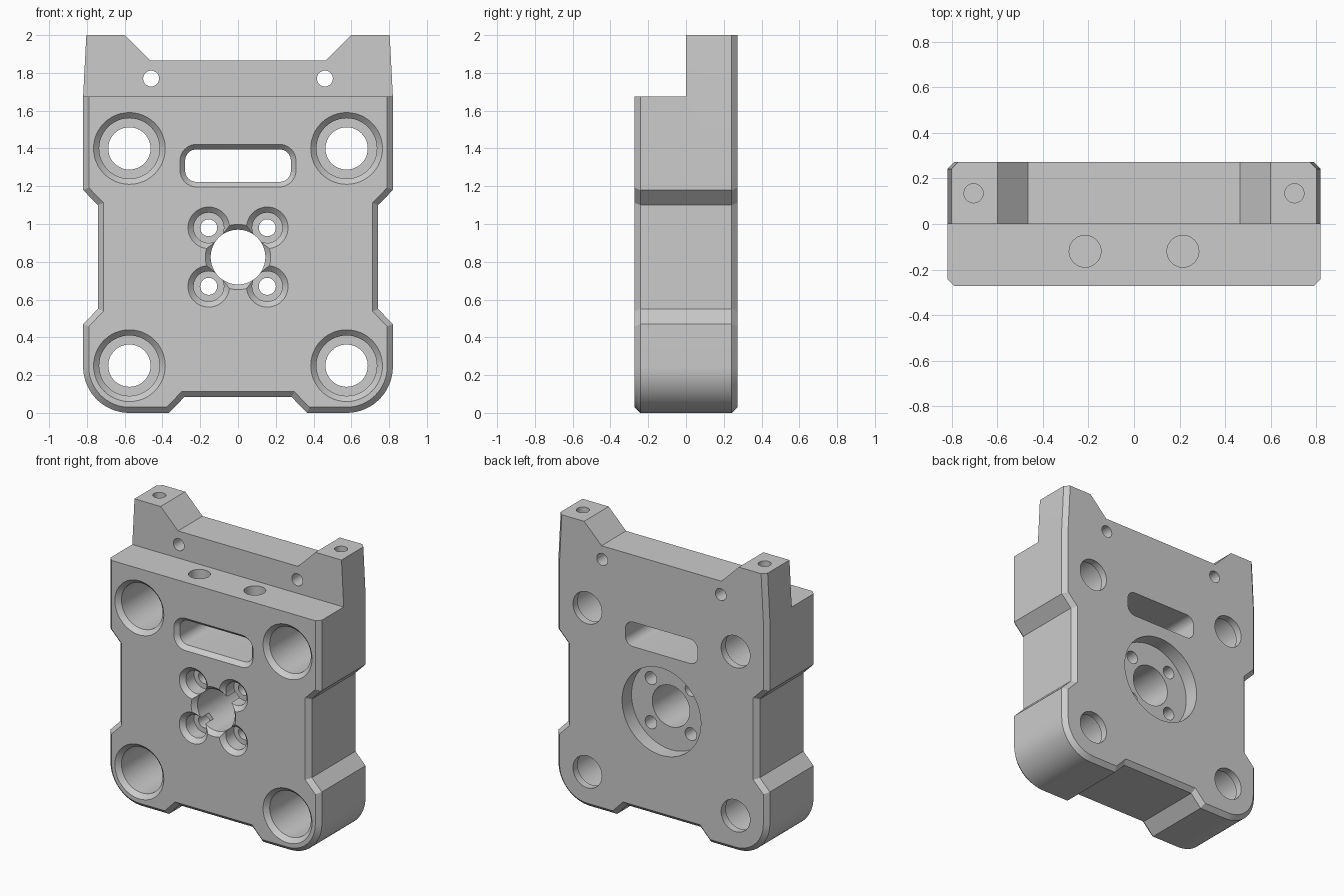
import bpy, bmesh
from math import sin, cos, pi, radians
from mathutils import Vector

if "Cube" in bpy.data.objects:
    bpy.data.objects.remove(bpy.data.objects["Cube"], do_unlink=True)

BACK = 0.272
FRONT = -BACK
BEVEL = 0.03

grey = bpy.data.materials.new("machined_grey")
grey.use_nodes = True
grey.diffuse_color = (0.6, 0.6, 0.6, 1)
grey.node_tree.nodes["Principled BSDF"].inputs["Base Color"].default_value = grey.diffuse_color


def loft(name, rings):
    """Closed solid through equal-length rings of points."""
    bm = bmesh.new()
    loops = [[bm.verts.new(p) for p in ring] for ring in rings]
    n = len(loops[0])
    for a, b in zip(loops, loops[1:]):
        for i in range(n):
            j = (i + 1) % n
            bm.faces.new((a[i], a[j], b[j], b[i]))
    bm.faces.new(loops[0])
    bm.faces.new(loops[-1])
    bmesh.ops.recalc_face_normals(bm, faces=bm.faces)
    mesh = bpy.data.meshes.new(name)
    bm.to_mesh(mesh)
    bm.free()
    mesh.materials.append(grey)
    obj = bpy.data.objects.new(name, mesh)
    bpy.context.collection.objects.link(obj)
    return obj


def arc(cx, cz, r, start, end, steps):
    angles = [radians(start + (end - start) * i / steps) for i in range(steps + 1)]
    return [(cx + r * cos(a), cz + r * sin(a)) for a in angles]


def at_depth(points, y):
    return [(x, y, z) for x, z in points]


def inset(points, amount):
    """Move each side inward, leaving the top edges in place."""
    pts = [Vector(p) for p in points]
    n = len(pts)
    lines = []
    for i in range(n):
        a, b = pts[i], pts[(i + 1) % n]
        d = (b - a).normalized()
        top = (a.z if len(a) > 2 else a.y) + b.y > 3.4 and abs(d.x) > 0.3
        lines.append((a + Vector((-d.y, d.x)) * (0 if top else amount), d))
    out = []
    for i in range(n):
        (p, d), (q, e) = lines[i - 1], lines[i]
        t = (q - p).cross(e) / d.cross(e)
        out.append(tuple(p + d * t))
    return out


def cut(target, cutter):
    mod = target.modifiers.new("cut", "BOOLEAN")
    mod.object = cutter
    mod.operation = "DIFFERENCE"
    mod.solver = "EXACT"
    bpy.context.view_layer.objects.active = target
    bpy.ops.object.modifier_apply(modifier=mod.name)
    bpy.data.objects.remove(cutter, do_unlink=True)


def bore(x, z, profile):
    """Round cutter along y from (radius, depth) pairs."""
    cut(plate, loft("bore_cutter", [at_depth(arc(x, z, r, 0, 352.5, 47), y) for r, y in profile]))


def drill(x, y, r, low, high):
    """Round vertical cutter."""
    cut(plate, loft("drill_cutter", [[(px, py, z) for px, py in arc(x, y, r, 0, 348.75, 31)]
                                     for z in (low, high)]))


# Plate outline, right half from the bottom up, then mirrored
half = [(0.285, 0.083), (0.365, 0)]
half += arc(0.575, 0.245, 0.245, -90, 0, 16)
half += [(0.82, 0.47), (0.742, 0.55), (0.742, 1.1), (0.82, 1.18),
         (0.82, 1.675), (0.803, 2), (0.6, 2), (0.465, 1.865)]
outline = half + [(-x, z) for x, z in reversed(half)]
small = inset(outline, BEVEL)
plate = loft("mounting_plate", [at_depth(small, FRONT), at_depth(outline, FRONT + BEVEL),
                                at_depth(outline, BACK - BEVEL), at_depth(small, BACK)])

# Step across the upper front
cut(plate, loft("step_cutter", [[(x, y, z) for x, y in ((-1, -1), (1, -1), (1, 0), (-1, 0))]
                                for z in (1.675, 2.2)]))

# Counterbored corner holes
for x in (-0.575, 0.575):
    for z in (0.25, 1.4):
        bore(x, z, [(0.2, FRONT - 0.01), (0.16, FRONT + BEVEL), (0.16, 0.22), (0.112, 0.22), (0.112, 0.3)])


# Rounded slot with a bevelled front rim
def slot_ring(grow, y):
    pts = []
    for sx, sz, start in ((1, 1, 0), (-1, 1, 90), (-1, -1, 180), (1, -1, 270)):
        pts += arc(sx * 0.22, 1.309 + sz * 0.026, 0.06 + grow, start, start + 90, 8)
    return at_depth(pts, y)


cut(plate, loft("slot_cutter", [slot_ring(0.036, FRONT - 0.01), slot_ring(0, FRONT + BEVEL), slot_ring(0, 0.3)]))

# Centre hole, four counterbored screw holes and round recess on the back
bore(0, 0.825, [(0.182, FRONT - 0.01), (0.145, FRONT + BEVEL), (0.145, 0.3)])
for x in (-0.155, 0.155):
    for z in (0.67, 0.98):
        bore(x, z, [(0.12, FRONT - 0.01), (0.08, FRONT + BEVEL), (0.08, FRONT + 0.12),
                    (0.045, FRONT + 0.12), (0.045, 0.3)])
bore(0, 0.825, [(0.306, BACK - 0.105), (0.306, 0.3)])

# Small cross holes and blind holes in the top edges
for side in (-1, 1):
    bore(side * 0.46, 1.77, [(0.042, -0.1), (0.042, 0.3)])
    drill(side * 0.705, 0.135, 0.042, 1.8, 2.1)
    drill(side * 0.215, -0.12, 0.07, 1.52, 1.8)

# Smooth bores, crisp edges
bpy.ops.object.select_all(action="DESELECT")
plate.select_set(True)
bpy.context.view_layer.objects.active = plate
bpy.ops.object.shade_smooth_by_angle(angle=radians(25))
